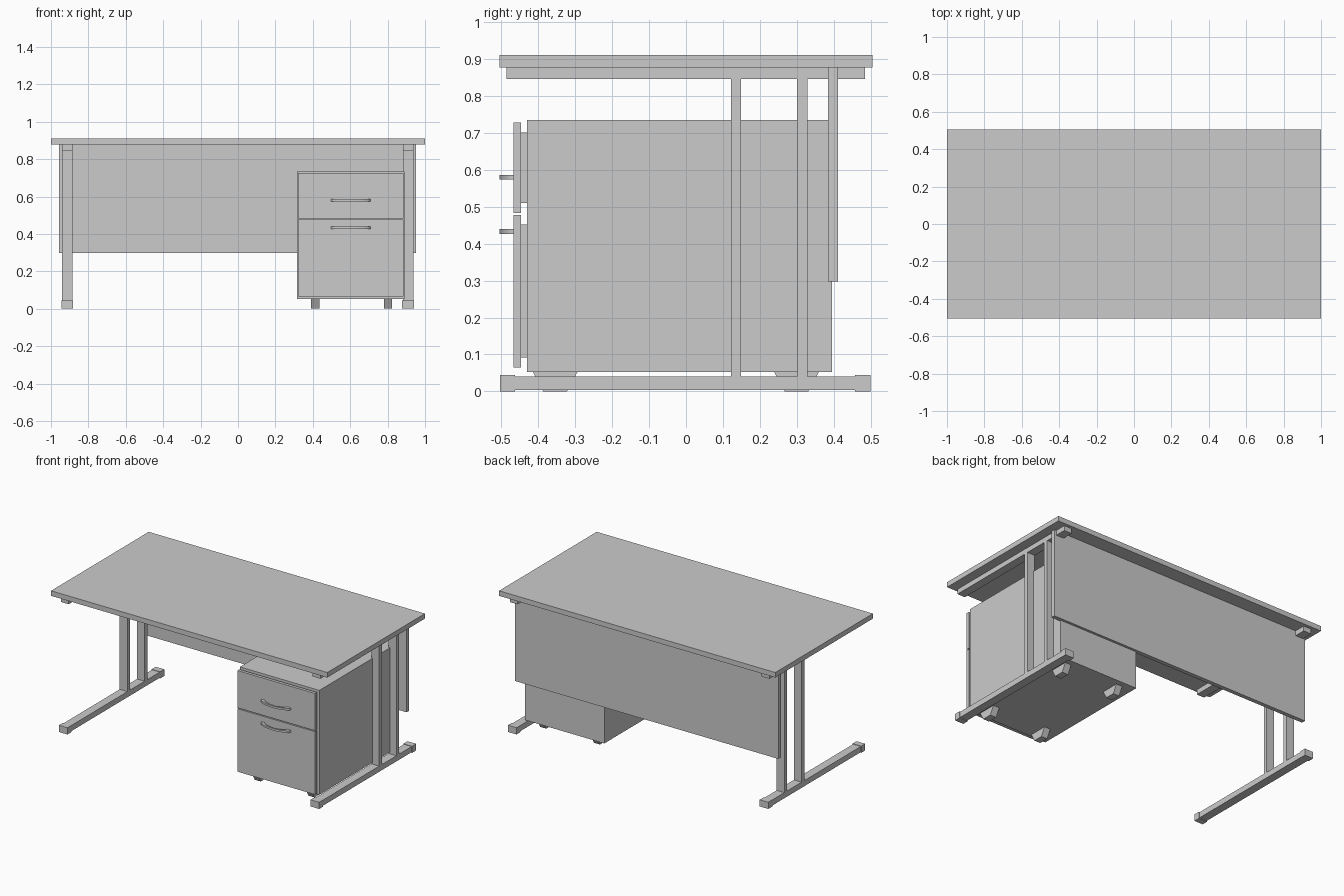
import bpy, math

if "Cube" in bpy.data.objects:
    bpy.data.objects.remove(bpy.data.objects["Cube"])


def mesh(name, verts, faces):
    me = bpy.data.meshes.new(name)
    me.from_pydata(verts, [], faces)
    ob = bpy.data.objects.new(name, me)
    bpy.context.collection.objects.link(ob)
    return ob


def prism(name, profile, lo, hi, place):
    """Extrude a closed 2D profile from lo to hi; place maps (u, v, w) to xyz."""
    n = len(profile)
    verts = [place(u, v, w) for w in (lo, hi) for u, v in profile]
    faces = [(i, (i + 1) % n, (i + 1) % n + n, i + n) for i in range(n)]
    faces += [tuple(range(n))[::-1], tuple(range(n, 2 * n))]
    ob = mesh(name, verts, faces)
    bpy.context.view_layer.objects.active = ob
    bpy.ops.object.mode_set(mode='EDIT')
    bpy.ops.mesh.select_all(action='SELECT')
    bpy.ops.mesh.normals_make_consistent(inside=False)
    bpy.ops.object.mode_set(mode='OBJECT')
    return ob


def box(name, x, y, z):
    rect = [(x[0], y[0]), (x[1], y[0]), (x[1], y[1]), (x[0], y[1])]
    return prism(name, rect, z[0], z[1], lambda u, v, w: (u, v, w))


# Desktop and rear modesty panel
box("desktop", (-1, 1), (-0.505, 0.505), (0.877, 0.91))
box("modesty_panel", (-0.957, 0.952), (0.384, 0.411), (0.297, 0.877))

# Cantilever leg frames: top rail, two posts, foot with end caps
for side, cx in (("left", -0.914), ("right", 0.909)):
    wide = (cx - 0.031, cx + 0.031)
    slim = (cx - 0.028, cx + 0.028)
    box(side + "_top_rail", slim, (-0.486, 0.484), (0.845, 0.877))
    box(side + "_front_post", slim, (0.122, 0.149), (0.041, 0.845))
    box(side + "_rear_post", slim, (0.300, 0.329), (0.041, 0.845))
    box(side + "_foot_bar", slim, (-0.463, 0.457), (0.004, 0.041))
    box(side + "_front_foot_cap", wide, (-0.503, -0.463), (0, 0.044))
    box(side + "_rear_foot_cap", wide, (0.457, 0.499), (0, 0.044))

# Drawer pedestal
box("pedestal_body", (0.315, 0.89), (-0.43, 0.395), (0.052, 0.735))


def handle(name, z):
    # Bow handle: outer and inner arcs in plan, extruded in height
    def arc(half, depth, n=12):
        return [(0.603 - half * math.cos(math.pi * i / n),
                 -0.465 - depth * math.sin(math.pi * i / n)) for i in range(n + 1)]
    outline = arc(0.107, 0.04) + arc(0.08, 0.029)[::-1]
    n = len(outline) // 2
    verts = [(x, y, h) for h in (z, z + 0.013) for x, y in outline]
    m = 2 * n
    faces = [(i, (i + 1) % m, (i + 1) % m + m, i + m) for i in range(m)]
    for i in range(n - 1):
        q = (i, m - 1 - i, m - 2 - i, i + 1)
        faces += [q, tuple(k + m for k in q[::-1])]
    ob = mesh(name, verts, faces)
    bpy.ops.object.select_all(action='DESELECT')
    ob.select_set(True)
    bpy.context.view_layer.objects.active = ob
    bpy.ops.object.shade_smooth_by_angle(angle=math.radians(30))


# Drawers: front panel, box behind it, handle
for label, z, zb, hz in (("upper", (0.483, 0.727), (0.51, 0.70), 0.573),
                         ("lower", (0.065, 0.477), (0.092, 0.452), 0.426)):
    box(label + "_drawer_front", (0.322, 0.884), (-0.466, -0.446), z)
    box(label + "_drawer_box", (0.345, 0.86), (-0.446, -0.43), zb)
    handle(label + "_drawer_handle", hz)

# Castors: angular wheel segments under the pedestal
for sx, x in (("left", 0.413), ("right", 0.802)):
    for sy, y in (("front", -0.354), ("rear", 0.299)):
        prof = [(y - 0.06, 0.052), (y - 0.032, 0), (y + 0.032, 0), (y + 0.06, 0.052)]
        prism(f"{sy}_{sx}_castor", prof, x - 0.022, x + 0.022,
              lambda u, v, w: (w, u, v))
